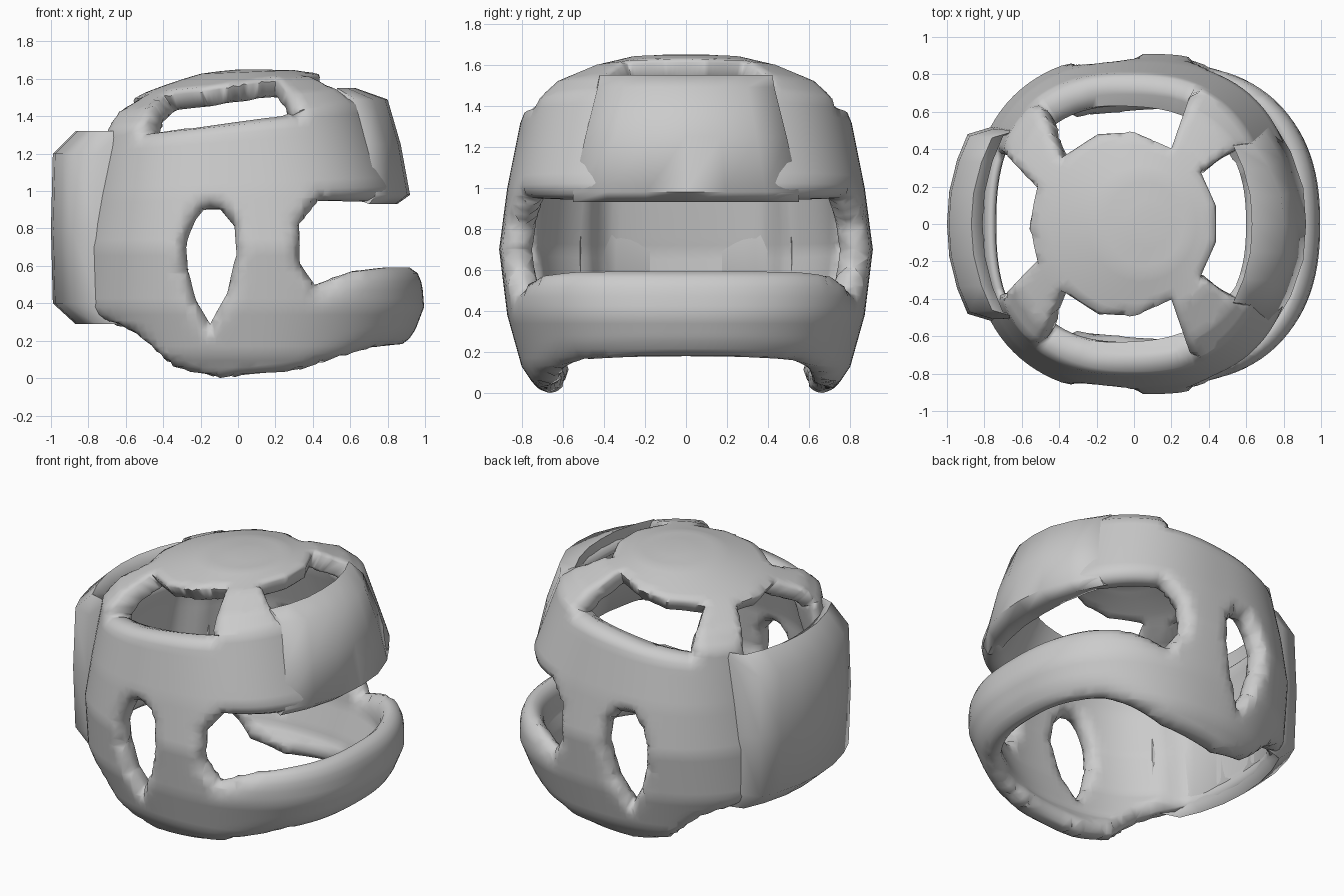
import bpy, bmesh, math
from mathutils import Vector, kdtree

cube = bpy.data.objects.get("Cube")
if cube:
    bpy.data.objects.remove(cube)

grey = bpy.data.materials.new("padding_grey")
grey.use_nodes = True
grey.diffuse_color = (0.6, 0.6, 0.6, 1)
grey.node_tree.nodes["Principled BSDF"].inputs["Base Color"].default_value = (0.6, 0.6, 0.6, 1)


def finish(bm, name, angle):
    bmesh.ops.recalc_face_normals(bm, faces=bm.faces)
    mesh = bpy.data.meshes.new(name)
    bm.to_mesh(mesh)
    bm.free()
    mesh.materials.append(grey)
    ob = bpy.data.objects.new(name, mesh)
    bpy.context.collection.objects.link(ob)
    bpy.ops.object.select_all(action='DESELECT')
    ob.select_set(True)
    bpy.context.view_layer.objects.active = ob
    bpy.ops.object.shade_smooth_by_angle(angle=math.radians(angle))


def skin(bm, rings):
    """Join closed rings of points with quads."""
    loops = [[bm.verts.new(p) for p in ring] for ring in rings]
    n = len(loops[0])
    for a, b in zip(loops, loops[1:]):
        for i in range(n):
            j = (i + 1) % n
            bm.faces.new((a[i], a[j], b[j], b[i]))
    return loops


# Head surface levels: height, centre x, radius x, radius y, squareness, tilt
LEVELS = [
    (-0.05, 0.06, 0.74, 0.68, 2.2, 0),
    (0.13, 0.06, 0.84, 0.80, 2.3, 0),
    (0.38, 0.06, 0.935, 0.87, 2.4, 0),
    (0.70, 0.05, 0.92, 0.91, 2.45, 0),
    (1.00, 0.02, 0.84, 0.87, 2.5, 0.03),
    (1.40, -0.03, 0.74, 0.79, 2.4, 0.1),
    (1.49, -0.03, 0.67, 0.70, 2.2, 0.1),
    (1.575, 0.0, 0.5, 0.50, 2, 0.1),
    (1.635, 0.05, 0.25, 0.27, 2, 0.04),
    (1.65, 0.08, 0.08, 0.08, 2, 0),
]


def head_ring(z, cx, rx, ry, power, tilt):
    ring = []
    for i in range(120):
        a = math.tau * i / 120
        c, s = math.cos(a), math.sin(a)
        r = (abs(c) ** power + abs(s) ** power) ** (-1 / power)
        x = cx + rx * r * c
        ring.append((x, ry * r * s, z + tilt * x))
    return ring


rings = []
for lo, hi in zip(LEVELS, LEVELS[1:]):
    steps = max(1, round(math.hypot(hi[0] - lo[0], hi[2] - lo[2]) / 0.045))
    for k in range(steps):
        rings.append(head_ring(*(p + (q - p) * k / steps for p, q in zip(lo, hi))))
rings.append(head_ring(*LEVELS[-1]))
head = bmesh.new()
head.faces.new(skin(head, rings)[-1])

# Remember the clean surface directions before any opening is cut
head.normal_update()
normals = [v.normal.copy() for v in head.verts]
surface = kdtree.KDTree(len(normals))
for i, v in enumerate(head.verts):
    surface.insert(v.co, i)
surface.balance()


def inside(u, v, poly):
    hit = False
    for (a, b), (c, d) in zip(poly, poly[1:] + poly[:1]):
        if (b > v) != (d > v) and u < a + (v - b) * (c - a) / (d - b):
            hit = not hit
    return hit


def cut(poly, axis, floor=-9, slope=0):
    """Knife a polygon through the head along y (axis 1) or z (axis 2) and open it."""
    other = 3 - axis

    def place(u, v):
        p = Vector((u, 0, 0))
        p[other] = v
        return p

    planes = [(Vector((0, 0, floor)), Vector((-slope, 0, 1)))]
    for p, q in zip(poly, poly[1:] + poly[:1]):
        planes.append((place(*p), place(p[1] - q[1], q[0] - p[0])))
    us, vs = zip(*poly)
    for co, no in planes:
        near = set()
        for f in head.faces:
            c = f.calc_center_median()
            if (min(us) - .05 < c.x < max(us) + .05 and min(vs) - .05 < c[other] < max(vs) + .05
                    and c.z > floor + slope * c.x - 0.08):
                near.update([f], f.edges, f.verts)
        bmesh.ops.bisect_plane(head, geom=list(near), dist=1e-4, plane_co=co, plane_no=no)
    gone = []
    for f in head.faces:
        c = f.calc_center_median()
        if inside(c.x, c[other], poly) and c.z > floor + slope * c.x:
            gone.append(f)
    bmesh.ops.delete(head, geom=gone, context='FACES')


# Lower rim
cut([(-1.3, -0.5), (-1.3, 0.32), (-0.76, 0.31), (-0.56, 0.22), (-0.35, 0.03), (-0.1, -0.02),
     (0.33, 0.02), (0.72, 0.14), (1.3, 0.21), (1.3, -0.5)], 1)
# Face opening between forehead and chin bar
cut([(1.3, 0.61), (0.84, 0.59), (0.65, 0.565), (0.43, 0.49), (0.34, 0.61),
     (0.34, 0.83), (0.45, 0.96), (0.69, 0.96), (1.3, 0.96)], 1)
# Teardrop ear holes
cut([(-0.2, 0.91), (-0.1, 0.91), (-0.02, 0.82), (-0.01, 0.67), (-0.06, 0.45),
     (-0.16, 0.27), (-0.24, 0.4), (-0.29, 0.58), (-0.3, 0.72), (-0.26, 0.83)], 1)
# Side crown windows, mirrored
for side in (-1, 1):
    cut([(x, y * side) for x, y in
         [(-0.4, 0.36), (-0.2, 0.49), (0, 0.5), (0.2, 0.41), (0.38, 0.92), (-0.6, 0.92)]], 2, 1.39, 0.14)
# Front and rear crown windows
cut([(0.36, 0.28), (0.44, 0.1), (0.44, -0.1), (0.36, -0.28), (0.5, -0.38),
     (1, -0.6), (1, 0.6), (0.5, 0.38)], 2, 1.52)
cut([(-0.53, 0.2), (-0.57, 0), (-0.53, -0.2), (-0.7, -0.38),
     (-1.1, -0.46), (-1.1, 0.46), (-0.7, 0.38)], 2, 1.14)

bmesh.ops.remove_doubles(head, verts=head.verts, dist=0.006)
bmesh.ops.triangulate(head, faces=[f for f in head.faces if 4 < len(f.verts) < 40])
head.verts.index_update()

# Thicken the head inwards, rounding every open rim
rim = [e for e in head.edges if e.is_boundary]
tree = kdtree.KDTree(len(rim) * 6)
for i, e in enumerate(rim):
    for k in range(6):
        tree.insert(e.verts[0].co.lerp(e.verts[1].co, k / 6), i)
tree.balance()


def ramp(value, start, end):
    return min(1, max(0, (value - start) / (end - start)))


shell = bmesh.new()
outer, inner = [], []
for v in head.verts:
    co = v.co
    n = Vector()
    for _, i, dist in surface.find_n(co, 4):
        n += normals[i] / (dist + 0.004)
    n.normalize()
    # Thinner behind the rear and forehead pads, thicker at the crown band
    middle = ramp(abs(co.y), 0.55, 0.4)
    deep = 0.15 + 0.04 * ramp(co.z, 1, 1.4)
    deep -= 0.09 * middle * ramp(co.x, -0.55, -0.65)
    deep -= 0.08 * middle * ramp(co.x, 0.45, 0.6) * ramp(co.z, 0.8, 1)
    depth = Vector((-n.x * deep, -n.y * deep, -n.z * 0.11))
    radius = 0.13 if co.x > 0.4 and co.z < 0.75 else 0.03 if n.z > 0.6 else 0.07
    near = 1 - min(1, tree.find(co)[2] / radius)
    fall = 0.42 * (1 - math.sqrt(1 - near * near))
    if n.z > 0.6:
        fall *= 0.4
    outer.append(shell.verts.new(co + depth * fall))
    inner.append(shell.verts.new(co + depth * (1 - fall)))
for f in head.faces:
    ids = [v.index for v in f.verts]
    shell.faces.new([outer[i] for i in ids])
    shell.faces.new([inner[i] for i in reversed(ids)])
for e in rim:
    a, b = (v.index for v in e.verts)
    shell.faces.new((outer[a], outer[b], inner[b], inner[a]))
head.free()
finish(shell, "head_shell", 60)


def pad(name, section, stations, angle):
    """Curved slab: section gives x, z, half width and bend; stations give width and bend shares."""
    bm = bmesh.new()
    mirrored = [(-t, b) for t, b in reversed(stations[1:])] + stations
    loops = skin(bm, [[(x - bend * b, w * t, z) for x, z, w, bend in section] for t, b in mirrored])
    bm.faces.new(loops[0])
    bm.faces.new(loops[-1])
    finish(bm, name, angle)


pad("forehead_pad", [(0.72, 0.965, 0.55, 0.1), (0.85, 0.93, 0.55, 0.15), (0.92, 0.98, 0.55, 0.18),
                     (0.87, 1.25, 0.49, 0.17), (0.8, 1.49, 0.43, 0.17), (0.63, 1.55, 0.42, 0.1),
                     (0.63, 1.4, 0.44, 0.1)],
    [(0, 0), (0.35, 0.08), (0.7, 0.45), (1, 1)], 62)
pad("rear_pad", [(x, z, w, -0.12) for x, z, w in
                 [(-0.82, 0.33, 0.49), (-0.87, 0.29, 0.48), (-0.99, 0.4, 0.48), (-1.0, 0.8, 0.49),
                  (-0.99, 1.2, 0.48), (-0.87, 1.32, 0.47), (-0.81, 1.28, 0.48)]],
    [(0, 0), (0.35, 0.1), (0.7, 0.45), (0.98, 0.92), (1.06, 2)], 62)
